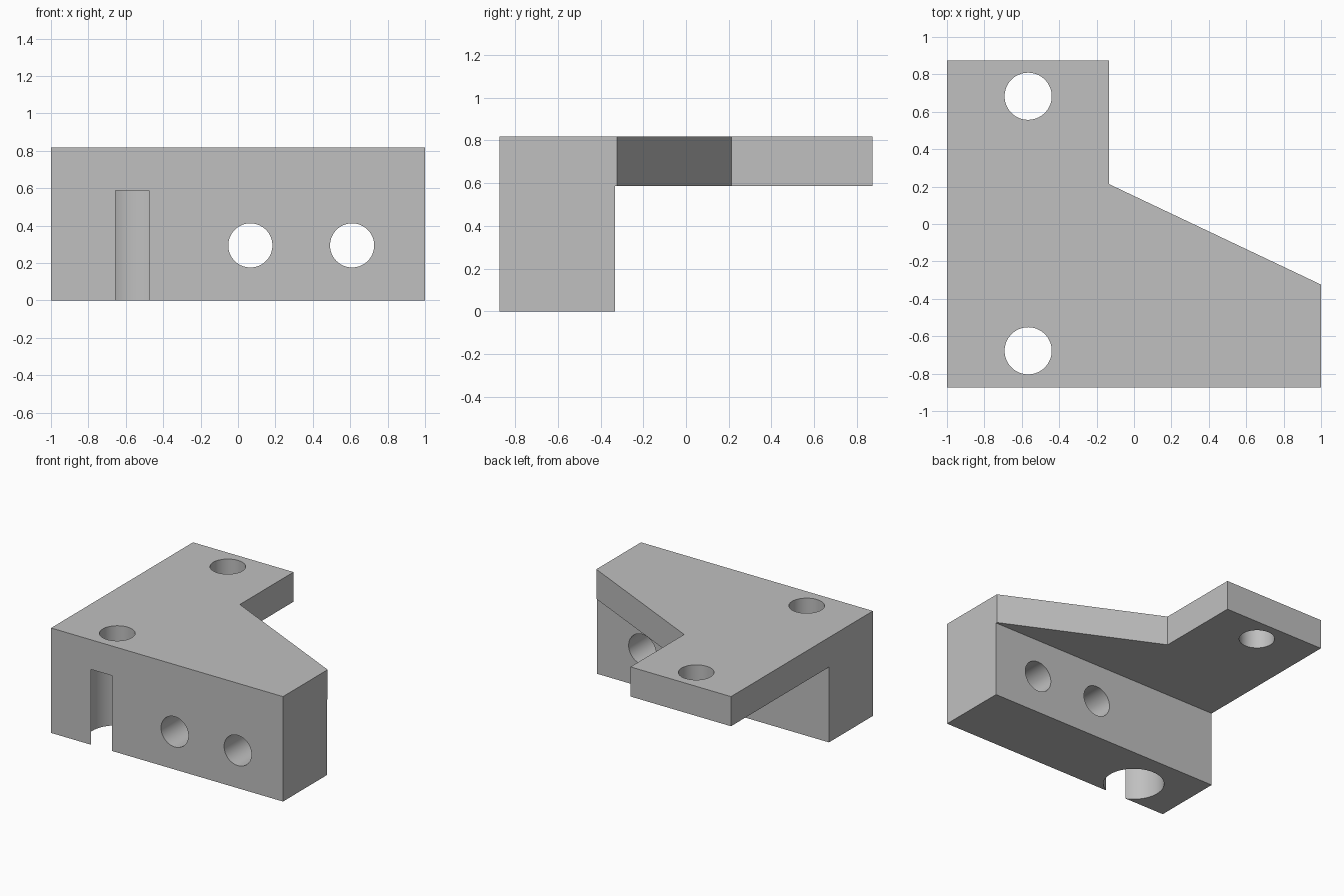
import bpy, bmesh, math
from mathutils import Vector

cube = bpy.data.objects.get("Cube")
if cube:
    bpy.data.objects.remove(cube, do_unlink=True)

# Main dimensions
FRONT, BACK = -0.874, 0.874
BLOCK_BACK = -0.333
PLATE_BOTTOM, TOP = 0.587, 0.818
BOLT_X, BOLT_FRONT_Y, BOLT_BACK_Y = -0.566, -0.678, 0.683

grey = bpy.data.materials.new("plain_grey")
grey.use_nodes = True
colour = (0.527, 0.527, 0.527, 1)
grey.diffuse_color = colour
grey.node_tree.nodes["Principled BSDF"].inputs["Base Color"].default_value = colour


def extrude(bm, faces, dz):
    """Extrude faces along z and return the new end vertices."""
    geom = bmesh.ops.extrude_face_region(bm, geom=faces, use_keep_orig=True)["geom"]
    verts = [g for g in geom if isinstance(g, bmesh.types.BMVert)]
    bmesh.ops.translate(bm, verts=verts, vec=(0, 0, dz))


# Bracket body: mounting plate outline pulled up, front block pulled down
bm = bmesh.new()
corners = [(-1, FRONT), (1, FRONT), (1, BLOCK_BACK), (-1, BLOCK_BACK),
           (1, -0.324), (-0.133, 0.213), (-0.133, BACK), (-1, BACK)]
v = [bm.verts.new((x, y, PLATE_BOTTOM)) for x, y in corners]
block_face = bm.faces.new(v[:4])
plate_face = bm.faces.new([v[3], v[2]] + v[4:])
extrude(bm, [block_face, plate_face], TOP - PLATE_BOTTOM)
extrude(bm, [block_face], -PLATE_BOTTOM)
bmesh.ops.delete(bm, geom=[block_face], context='FACES_ONLY')
bmesh.ops.recalc_face_normals(bm, faces=bm.faces)
bmesh.ops.dissolve_limit(bm, angle_limit=0.001, verts=bm.verts, edges=bm.edges)
mesh = bpy.data.meshes.new("bracket")
bm.to_mesh(mesh)
bm.free()
bracket = bpy.data.objects.new("bracket", mesh)
bpy.context.collection.objects.link(bracket)
mesh.materials.append(grey)
bpy.context.view_layer.objects.active = bracket


def drill(start, end, radius):
    """Cut a round hole from start to end."""
    a, b = Vector(start), Vector(end)
    bpy.ops.mesh.primitive_cylinder_add(
        vertices=64, radius=radius, depth=(b - a).length, location=(a + b) / 2,
        rotation=(b - a).to_track_quat('Z', 'Y').to_euler())
    cutter = bpy.context.object
    cutter.name = "hole_cutter"
    cutter.hide_render = True
    mod = bracket.modifiers.new("hole", 'BOOLEAN')
    mod.operation, mod.solver, mod.object = 'DIFFERENCE', 'EXACT', cutter
    bpy.context.view_layer.objects.active = bracket
    bpy.ops.object.modifier_apply(modifier=mod.name)
    bpy.data.objects.remove(cutter, do_unlink=True)


# Wide bore under the front bolt, breaking out through the front face
drill((BOLT_X, BOLT_FRONT_Y, -0.2), (BOLT_X, BOLT_FRONT_Y, PLATE_BOTTOM), 0.216)

# Vertical bolt holes through the plate
for y in (BOLT_FRONT_Y, BOLT_BACK_Y):
    drill((BOLT_X, y, 0.4), (BOLT_X, y, 1), 0.126)

# Horizontal holes through the front block
for x in (0.066, 0.61):
    drill((x, -1, 0.294), (x, -0.2, 0.294), 0.118)

# Smooth bores, crisp edges
bpy.ops.object.select_all(action='DESELECT')
bracket.select_set(True)
bpy.context.view_layer.objects.active = bracket
bpy.ops.object.shade_smooth_by_angle(angle=math.radians(30))
